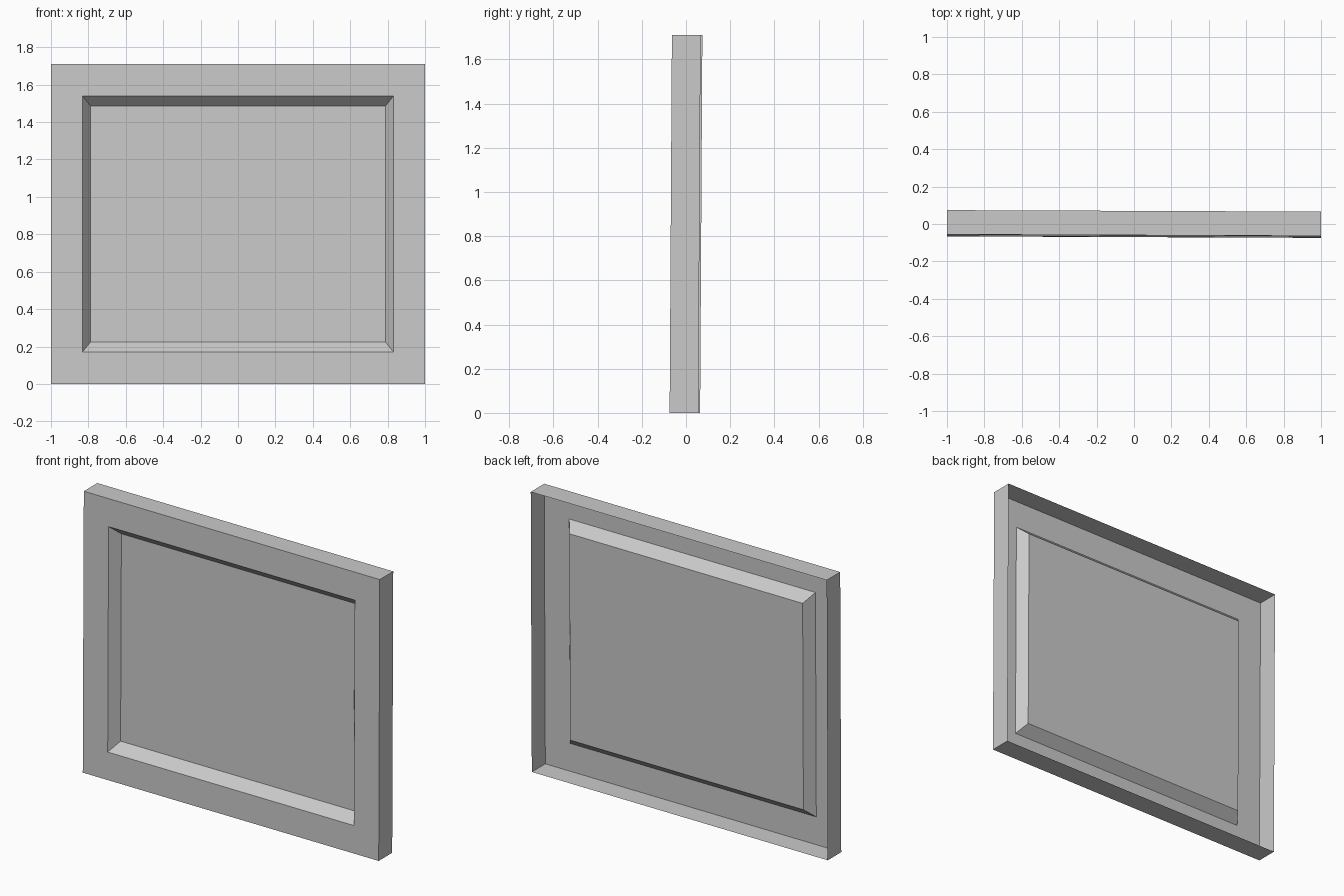
import bpy
import bmesh
from mathutils import Matrix

cube = bpy.data.objects.get("Cube")
if cube:
    bpy.data.objects.remove(cube, do_unlink=True)

HEIGHT = 1.71
MID = HEIGHT / 2

# Single plain grey finish
grey = bpy.data.materials.new("light_grey")
grey.use_nodes = True
colour = (0.59, 0.59, 0.59, 1)
grey.diffuse_color = colour
grey.node_tree.nodes["Principled BSDF"].inputs["Base Color"].default_value = colour


def ring(bm, half_width, half_height, y):
    """Rectangular ring of four corners, centred on the panel."""
    corners = ((-1, -1), (1, -1), (1, 1), (-1, 1))
    return [bm.verts.new((sx * half_width, y, MID + sz * half_height))
            for sx, sz in corners]


def bridge(bm, outer, inner):
    for i in range(4):
        j = (i + 1) % 4
        bm.faces.new((outer[i], outer[j], inner[j], inner[i]))


# Open-backed shell: rim walls, front border, sloped recess, recessed floor
bm = bmesh.new()
rings = [
    ring(bm, 1.0, MID, 0.065),
    ring(bm, 1.0, MID, -0.065),
    ring(bm, 0.832, 0.685, -0.065),
    ring(bm, 0.788, 0.63, -0.004),
]
for outer, inner in zip(rings, rings[1:]):
    bridge(bm, outer, inner)
bm.faces.new(rings[-1])

# Very slight lean back and twist
lean = Matrix.Identity(4)
lean[1][0] = -0.004
lean[1][2] = 0.006
lean[1][3] = -0.006 * MID
bm.transform(lean)

mesh = bpy.data.meshes.new("recessed_panel")
bm.to_mesh(mesh)
bm.free()
mesh.materials.append(grey)
panel = bpy.data.objects.new("recessed_panel", mesh)
bpy.context.collection.objects.link(panel)
